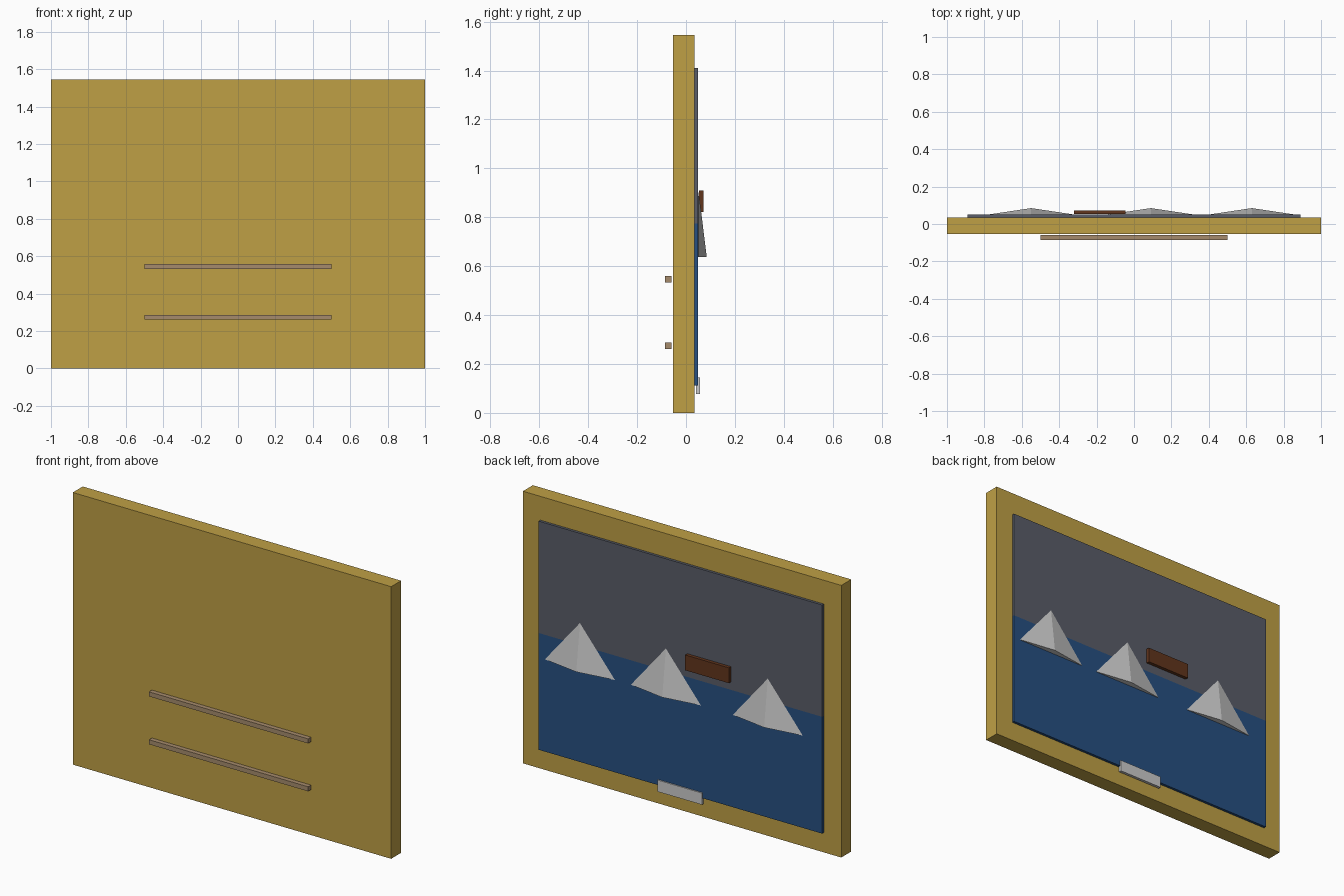
import bpy

if "Cube" in bpy.data.objects:
    bpy.data.objects.remove(bpy.data.objects["Cube"])


def material(name, rgb):
    mat = bpy.data.materials.new(name)
    mat.diffuse_color = (*rgb, 1)
    mat.use_nodes = True
    mat.node_tree.nodes["Principled BSDF"].inputs["Base Color"].default_value = mat.diffuse_color
    return mat


def box(name, x, y, z, mat=None):
    """Box from (min, max) ranges on each axis."""
    bpy.ops.mesh.primitive_cube_add(size=1, location=[sum(r) / 2 for r in (x, y, z)])
    ob = bpy.context.object
    ob.name = name
    ob.scale = [r[1] - r[0] for r in (x, y, z)]
    bpy.ops.object.transform_apply(location=False, rotation=False, scale=True)
    if mat:
        ob.data.materials.append(mat)
    return ob


gold = material("gold", (0.52, 0.35, 0.06))
slate = material("slate_sky", (0.10, 0.11, 0.14))
blue = material("sea_blue", (0.02, 0.08, 0.22))
brown = material("ship_brown", (0.12, 0.035, 0.012))
wood = material("rail_wood", (0.38, 0.26, 0.15))
white = material("plaque_white", (0.75, 0.75, 0.73))

# Frame panel
box("frame", (-1, 1), (-0.054, 0.035), (0, 1.545), gold)

# Picture: sky above the sea
box("sky", (-0.89, 0.89), (0.033, 0.05), (0.775, 1.41), slate)
box("sea", (-0.89, 0.89), (0.033, 0.05), (0.112, 0.775), blue)

# Flattened four-sided peaks, back halves sunk into the picture
base_z, peak_h = 0.637, 0.265
for i, x in enumerate((-0.55, 0.09, 0.63)):
    bpy.ops.mesh.primitive_cone_add(vertices=4, radius1=0.22, depth=peak_h,
                                    location=(x, 0.052, base_z + peak_h / 2))
    peak = bpy.context.object
    peak.name = f"iceberg_{i + 1}"
    peak.scale.y = 0.033 / 0.22
    bpy.ops.object.transform_apply(location=False, rotation=False, scale=True)

# Ship hull on the horizon
box("ship_hull", (-0.32, -0.045), (0.053, 0.072), (0.822, 0.909), brown)

# Plaque on the lower border
box("plaque", (-0.14, 0.14), (0.041, 0.057), (0.078, 0.144), white)

# Rails on the other side
for name, z in (("lower_rail", 0.274), ("upper_rail", 0.546)):
    box(name, (-0.5, 0.5), (-0.085, -0.059), (z - 0.013, z + 0.013), wood)
